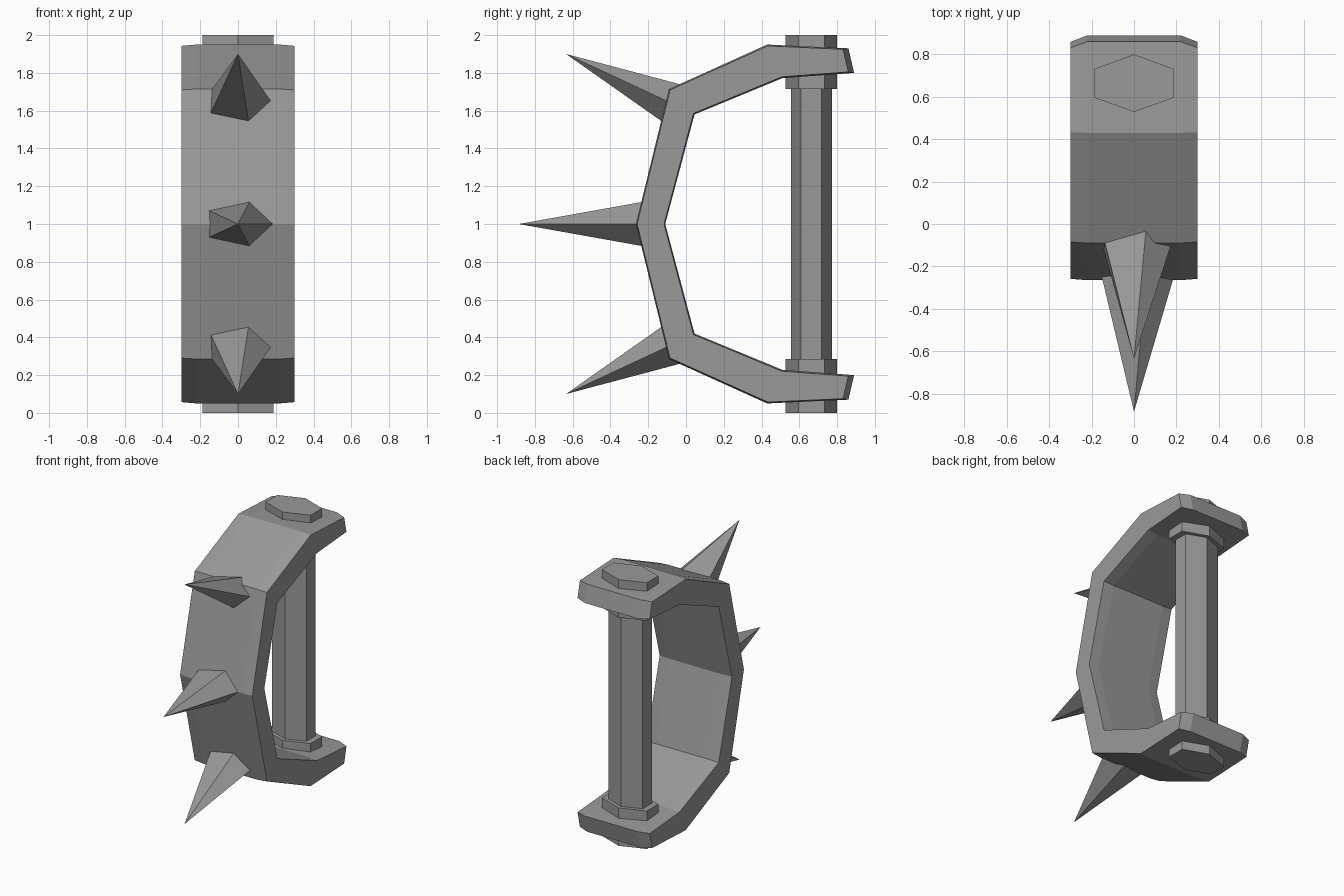
import bpy, bmesh, math
from mathutils import Matrix, Vector

cube = bpy.data.objects.get("Cube")
if cube:
    bpy.data.objects.remove(cube, do_unlink=True)

# One grey metal
GREY = (0.32, 0.32, 0.32, 1)
metal = bpy.data.materials.new("grey_metal")
metal.use_nodes = True
metal.diffuse_color = GREY
metal.node_tree.nodes["Principled BSDF"].inputs["Base Color"].default_value = GREY


def add_object(name, bm):
    bmesh.ops.recalc_face_normals(bm, faces=bm.faces)
    mesh = bpy.data.meshes.new(name)
    bm.to_mesh(mesh)
    bm.free()
    mesh.materials.append(metal)
    obj = bpy.data.objects.new(name, mesh)
    bpy.context.collection.objects.link(obj)
    return obj


def prism(name, sides, r1, r2, depth, matrix):
    bm = bmesh.new()
    bmesh.ops.create_cone(bm, cap_ends=True, segments=sides, radius1=r1,
                          radius2=r2, depth=depth)
    # Put the first corner on local +x
    first = max(bm.verts, key=lambda v: (round(v.co.to_2d().length, 4), v.co.x)).co
    turn = Matrix.Rotation(-math.atan2(first.y, first.x), 4, 'Z')
    bmesh.ops.transform(bm, matrix=matrix @ turn, verts=bm.verts)
    return add_object(name, bm)


# Bent guard band: outer and inner (y, z) profile, mirrored about mid height
outer = [(0.86, 1.93), (0.43, 1.95), (-0.09, 1.715), (-0.265, 1.0)]
inner = [(0.89, 1.80), (0.51, 1.772), (0.045, 1.58), (-0.11, 1.0)]
outer += [(y, 2 - z) for y, z in reversed(outer[:-1])]
inner += [(y, 2 - z) for y, z in reversed(inner[:-1])]

bm = bmesh.new()
rings = []
for i, (o, n) in enumerate(zip(outer, inner)):
    o, n = Vector(o), Vector(n)
    is_end = i in (0, len(outer) - 1)
    ring = []
    for a, b, columns in ((o, n, (-0.3, -0.22, 0.22, 0.3)),
                          (n, o, (0.3, 0.22, -0.22, -0.3))):
        for x in columns:
            # The rims are slightly thinner and the end corners are clipped
            rim = abs(x) > 0.25
            p = a.lerp(b, 0.04) if rim else a
            back = 0.03 if rim and is_end else 0
            ring.append(bm.verts.new((x, p.x - back, p.y)))
    rings.append(ring)
for r, s in zip(rings, rings[1:]):
    for k in range(8):
        m = (k + 1) % 8
        bm.faces.new((r[k], r[m], s[m], s[k]))
for ring in (rings[0], rings[-1]):
    for k in range(3):
        bm.faces.new((ring[k], ring[k + 1], ring[6 - k], ring[7 - k]))
add_object("guard_band", bm)


# Flattened hexagonal handle and its two end bolts
def hex_bar(name, size_x, size_y, low, high):
    place = Matrix.Translation((0, 0.664, (low + high) / 2))
    stretch = Matrix.Diagonal((size_x, size_y, 1, 1))
    quarter = Matrix.Rotation(math.pi / 2, 4, 'Z')
    prism(name, 6, 1, 1, high - low, place @ stretch @ quarter)


hex_bar("handle_rod", 0.165, 0.108, 0.2, 1.8)
hex_bar("upper_bolt", 0.216, 0.136, 1.715, 2.0)
hex_bar("lower_bolt", 0.216, 0.136, 0.0, 0.285)

# Five-sided spikes fanned across the front
LENGTH = 0.66
for name, tip_y, tip_z, tilt in (("upper_spike", -0.635, 1.9, 25),
                                 ("middle_spike", -0.885, 1.0, 0),
                                 ("lower_spike", -0.635, 0.1, -25)):
    place = Matrix.Translation((0, tip_y, tip_z))
    aim = Matrix.Rotation(math.radians(90 - tilt), 4, 'X')
    flatten = Matrix.Diagonal((0.195, 0.124, 1, 1))
    to_tip = Matrix.Translation((0, 0, -LENGTH / 2))
    prism(name, 5, 1, 0, LENGTH, place @ aim @ flatten @ to_tip)
